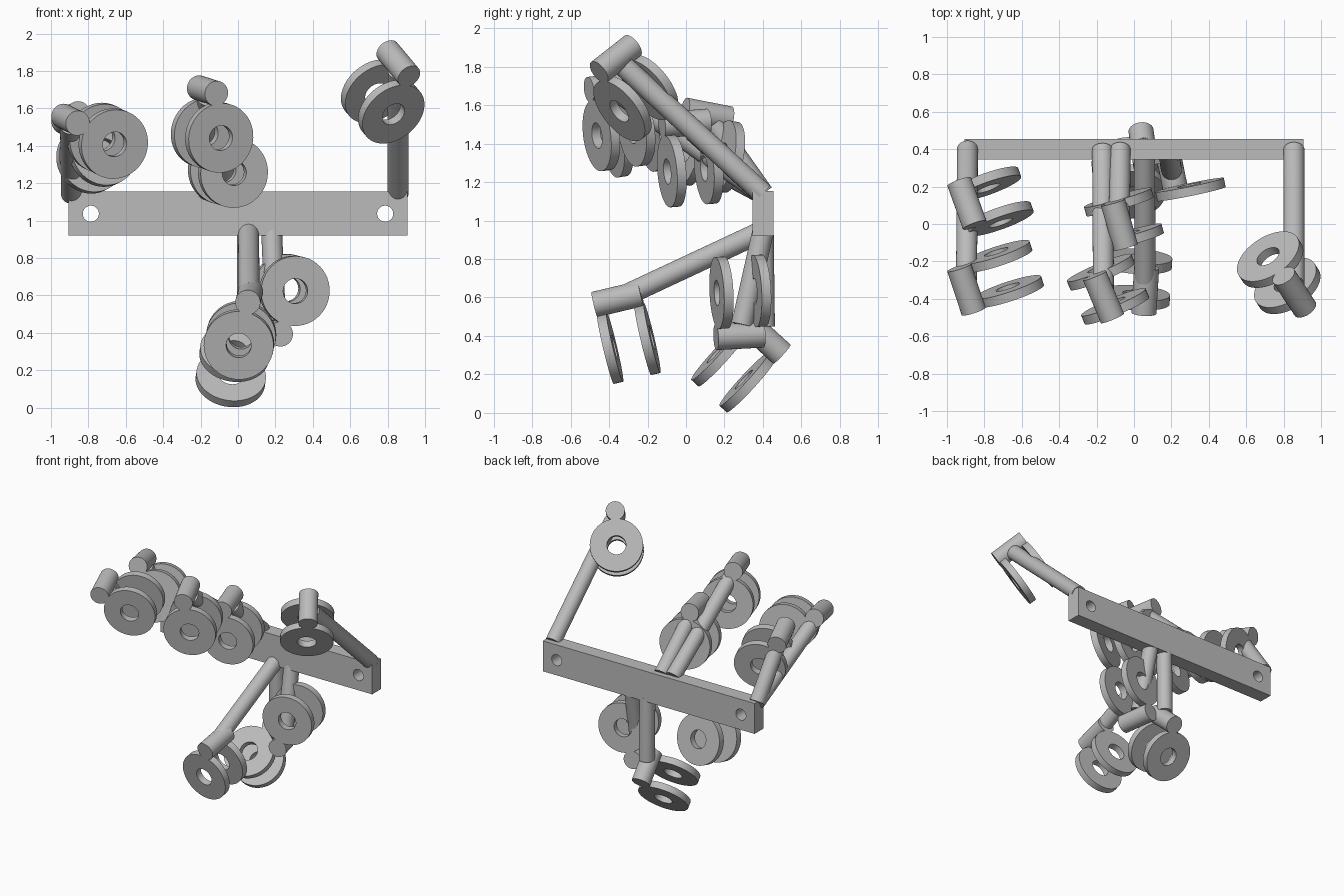
import bpy, bmesh, math
from mathutils import Vector, Matrix

cube = bpy.data.objects.get("Cube")
if cube:
    bpy.data.objects.remove(cube, do_unlink=True)

grey = bpy.data.materials.new("plain grey")
grey.use_nodes = True
grey.diffuse_color = (0.5, 0.5, 0.5, 1)
grey.node_tree.nodes["Principled BSDF"].inputs["Base Color"].default_value = (0.5, 0.5, 0.5, 1)

ARM_R, HEAD_R, HEAD_LEN = 0.056, 0.067, 0.25
RING_R, HOLE_R, RING_T, RING_DROP = 0.187, 0.067, 0.05, 0.243
SIDES = 48


def finish(name, bm, smooth=True):
    bmesh.ops.recalc_face_normals(bm, faces=bm.faces[:])
    mesh = bpy.data.meshes.new(name)
    bm.to_mesh(mesh)
    bm.free()
    mesh.materials.append(grey)
    obj = bpy.data.objects.new(name, mesh)
    bpy.context.collection.objects.link(obj)
    if smooth:
        bpy.ops.object.select_all(action='DESELECT')
        obj.select_set(True)
        bpy.context.view_layer.objects.active = obj
        bpy.ops.object.shade_smooth_by_angle(angle=math.radians(35))
    return obj


def placed(center, axis):
    """Matrix that moves to center and turns local z onto axis."""
    return Matrix.Translation(center) @ axis.to_track_quat('Z', 'Y').to_matrix().to_4x4()


def rod(name, start, end, radius):
    bm = bmesh.new()
    bmesh.ops.create_cone(bm, cap_ends=True, segments=SIDES, radius1=radius, radius2=radius,
                          depth=(end - start).length,
                          matrix=placed((start + end) / 2, end - start))
    return finish(name, bm)


def ring(name, center, axis):
    bm = bmesh.new()
    h = RING_T / 2
    profile = [(HOLE_R, -h), (RING_R, -h), (RING_R, h), (HOLE_R, h)]
    verts = [bm.verts.new((x, 0, z)) for x, z in profile]
    edges = [bm.edges.new((verts[i], verts[(i + 1) % 4])) for i in range(4)]
    bmesh.ops.spin(bm, geom=verts + edges, cent=(0, 0, 0), axis=(0, 0, 1),
                   angle=math.tau, steps=SIDES, use_merge=True)
    bmesh.ops.remove_doubles(bm, verts=bm.verts[:], dist=0.0001)
    bm.transform(placed(center, axis))
    return finish(name, bm)


def hook(name, base, head, axis, drop):
    """Arm with a cross cylinder that carries a ring flush with each end."""
    base, head = Vector(base), Vector(head)
    axis = Vector(axis).normalized()
    drop = Vector(drop)
    drop = (drop - axis * drop.dot(axis)).normalized() * RING_DROP
    rod(name + "_arm", base, head - (head - base).normalized() * 0.06, ARM_R)
    rod(name + "_head", head - axis * HEAD_LEN / 2, head + axis * HEAD_LEN / 2, HEAD_R)
    reach = (HEAD_LEN - RING_T) / 2
    for label, side in (("outer", 1), ("inner", -1)):
        ring(f"{name}_{label}_ring", head + axis * reach * side + drop, axis)


# Wall plank with two screw holes
bm = bmesh.new()
bmesh.ops.create_cube(bm, size=1, matrix=Matrix.Translation((0, 0.4, 1.037))
                      @ Matrix.Diagonal((1.81, 0.11, 0.235, 1)))
plank = finish("plank", bm, smooth=False)
for x in (-0.787, 0.787):
    cutter = rod("screw_hole_cutter", Vector((x, 0.2, 1.037)), Vector((x, 0.6, 1.037)), 0.043)
    cut = plank.modifiers.new("screw_hole", 'BOOLEAN')
    cut.operation, cut.solver, cut.object = 'DIFFERENCE', 'EXACT', cutter
    bpy.ops.object.select_all(action='DESELECT')
    plank.select_set(True)
    bpy.context.view_layer.objects.active = plank
    bpy.ops.object.modifier_apply(modifier=cut.name)
    bpy.data.objects.remove(cutter, do_unlink=True)

# Upper hooks
hook("left_upper", (0.855, 0.4, 1.14), (0.857, -0.365, 1.84), (0.46, -0.70, -0.55), (-0.08, 0.10, -0.2))
hook("right_long", (-0.89, 0.4, 1.14), (-0.896, -0.35, 1.54), (0.31, -0.94, -0.15), (0.21, 0.09, -0.12))
hook("right_short", (-0.89, 0.4, 1.14), (-0.893, 0.11, 1.55), (0.33, -0.92, 0.18), (0.14, 0.01, -0.2))
hook("middle_long", (-0.168, 0.4, 1.14), (-0.163, -0.39, 1.695), (0.38, -0.91, -0.12), (0.037, 0.01, -0.24))
hook("middle_short", (-0.074, 0.4, 1.14), (-0.078, -0.005, 1.505), (0.27, -0.95, -0.08), (0.026, 0.02, -0.24))

# Lower hooks
hook("lower_front", (0.056, 0.4, 0.945), (0.06, -0.355, 0.592), (-0.06, -0.97, -0.23), (-0.05, 0.06, -0.235))
hook("lower_left", (0.18, 0.4, 0.94), (0.203, 0.278, 0.40), (0.2, -0.97, -0.05), (0.08, 0.0, 0.23))
hook("lower_back", (0.05, 0.4, 0.94), (0.05, 0.407, 0.389), (-0.1, 0.73, -0.67), (-0.08, -0.177, -0.16))
